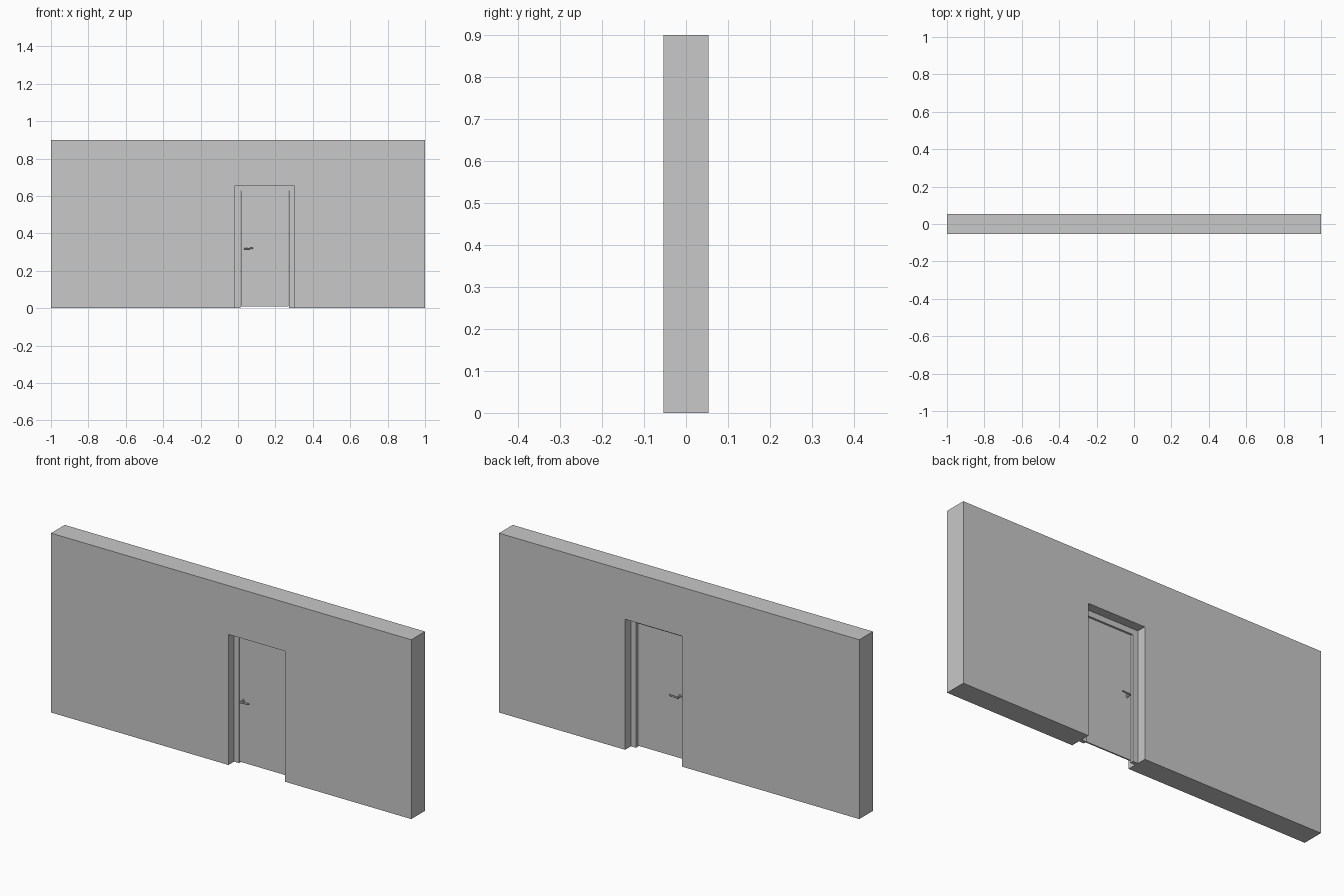
import bpy, bmesh
from mathutils import Vector

if "Cube" in bpy.data.objects:
    bpy.data.objects.remove(bpy.data.objects["Cube"], do_unlink=True)

# One plain material for everything
grey = bpy.data.materials.new("plain grey")
grey.use_nodes = True
colour = (0.58, 0.58, 0.58, 1)
grey.diffuse_color = colour
grey.node_tree.nodes["Principled BSDF"].inputs["Base Color"].default_value = colour

# Shared dimensions
HALF_DEPTH = 0.054
OPEN_L, OPEN_R, OPEN_TOP = -0.015, 0.30, 0.655
FRAME = 0.028
FRAME_FRONT, FRAME_BACK = -0.01, 0.008
GAP = 0.003


def add_object(name, bm):
    bmesh.ops.recalc_face_normals(bm, faces=bm.faces)
    mesh = bpy.data.meshes.new(name)
    bm.to_mesh(mesh)
    bm.free()
    mesh.materials.append(grey)
    obj = bpy.data.objects.new(name, mesh)
    bpy.context.collection.objects.link(obj)
    return obj


def extruded(name, outline, y0, y1):
    """Extrude an outline of (x, z) points from y0 to y1."""
    bm = bmesh.new()
    face = bm.faces.new([bm.verts.new((x, y0, z)) for x, z in outline])
    moved = bmesh.ops.extrude_face_region(bm, geom=[face])["geom"]
    verts = [v for v in moved if isinstance(v, bmesh.types.BMVert)]
    bmesh.ops.translate(bm, verts=verts, vec=(0, y1 - y0, 0))
    return add_object(name, bm)


def arch(left, right, top, inner_left, inner_right, inner_top):
    """Outline of a rectangle with a doorway notched out of its foot."""
    return [(left, 0), (left, top), (right, top), (right, 0),
            (inner_right, 0), (inner_right, inner_top),
            (inner_left, inner_top), (inner_left, 0)]


def rod(name, start, end, radius, sides=12):
    """Cylinder between two points."""
    start, end = Vector(start), Vector(end)
    axis = end - start
    bm = bmesh.new()
    bmesh.ops.create_cone(bm, cap_ends=True, segments=sides, radius1=radius,
                          radius2=radius, depth=axis.length)
    bm.transform(axis.to_track_quat("Z", "Y").to_matrix().to_4x4())
    bmesh.ops.translate(bm, verts=bm.verts, vec=(start + end) / 2)
    obj = add_object(name, bm)
    bpy.ops.object.select_all(action="DESELECT")
    obj.select_set(True)
    bpy.context.view_layer.objects.active = obj
    bpy.ops.object.shade_smooth_by_angle()
    return obj


# Wall with doorway
extruded("wall", arch(-1, 1, 0.9, OPEN_L, OPEN_R, OPEN_TOP), -HALF_DEPTH, HALF_DEPTH)

# Door frame recessed in the middle of the opening
door_l, door_r, door_top = OPEN_L + FRAME, OPEN_R - FRAME, OPEN_TOP - FRAME
extruded("door_frame", arch(OPEN_L, OPEN_R, OPEN_TOP, door_l, door_r, door_top),
         FRAME_FRONT, FRAME_BACK)

# Door leaf with a narrow gap at the sides and foot
x0, x1 = door_l + GAP, door_r - GAP
DOOR_FRONT, DOOR_BACK = -0.009, -0.002
extruded("door_leaf", [(x0, 0.008), (x0, door_top), (x1, door_top), (x1, 0.008)],
         DOOR_FRONT, DOOR_BACK)

# Lever handle on each face of the door
HX, HZ = 0.035, 0.318
for side, face, out in (("front", DOOR_FRONT, -1), ("back", DOOR_BACK, 1)):
    tip = face + out * 0.02
    rod(side + "_handle_rose", (HX, face, HZ), (HX, face + out * 0.003, HZ), 0.009, 16)
    rod(side + "_handle_neck", (HX, face, HZ), (HX, tip, HZ), 0.004)
    rod(side + "_handle_lever", (HX - 0.004, tip, HZ - 0.001), (HX + 0.045, tip, HZ + 0.002), 0.004)
